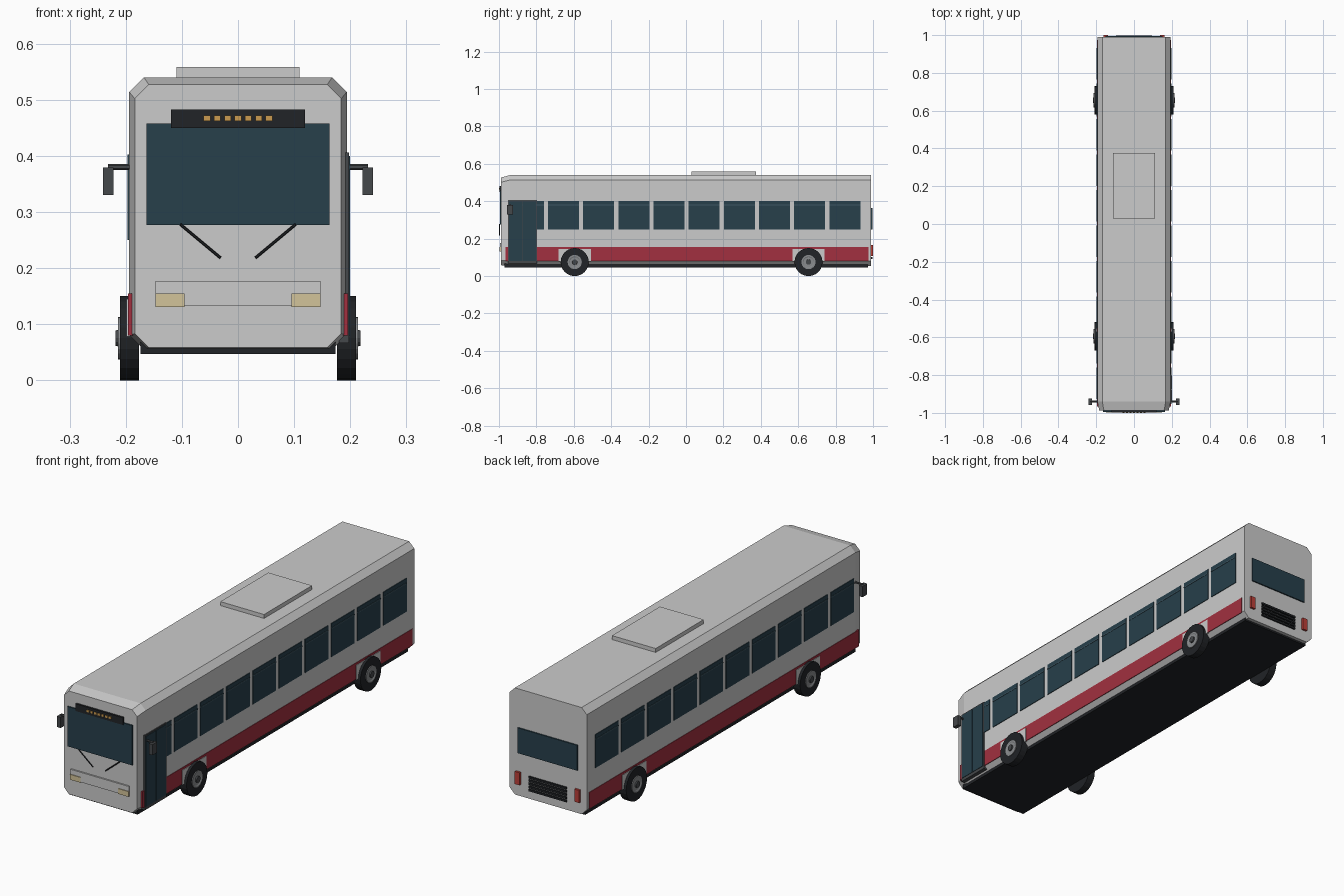
import bpy, bmesh, math
from mathutils import Vector

if "Cube" in bpy.data.objects:
    bpy.data.objects.remove(bpy.data.objects["Cube"])


def material(name, rgb):
    m = bpy.data.materials.new(name)
    m.diffuse_color = (*rgb, 1)
    m.use_nodes = True
    m.node_tree.nodes["Principled BSDF"].inputs["Base Color"].default_value = m.diffuse_color
    return m


PAINT = material("body_paint", (0.62, 0.63, 0.62))
GLASS = material("dark_glass", (0.02, 0.05, 0.07))
SHEEN = material("glass_highlight", (0.05, 0.10, 0.13))
RED = material("red_stripe", (0.36, 0.03, 0.05))
BLACK = material("black_trim", (0.015, 0.017, 0.02))
DARK = material("dark_grey", (0.06, 0.065, 0.07))
RIM = material("wheel_rim", (0.25, 0.26, 0.27))
AMBER = material("amber_display", (0.6, 0.33, 0.08))
LAMP = material("headlamp", (0.65, 0.55, 0.32))
TAIL = material("tail_lamp", (0.5, 0.05, 0.04))


def add(name, bm, mat):
    bmesh.ops.recalc_face_normals(bm, faces=bm.faces[:])
    me = bpy.data.meshes.new(name)
    bm.to_mesh(me)
    bm.free()
    ob = bpy.data.objects.new(name, me)
    bpy.context.collection.objects.link(ob)
    me.materials.append(mat)
    return ob


def box(name, x, y, z, mat):
    bm = bmesh.new()
    bmesh.ops.create_cube(bm, size=1)
    for v in bm.verts:
        v.co = [(r[0] + r[1]) / 2 + c * (r[1] - r[0]) for c, r in zip(v.co, (x, y, z))]
    return add(name, bm, mat)


def side_box(name, s, x, y, z, mat):
    return box(name, sorted((s * x[0], s * x[1])), y, z, mat)


def loft(name, rings, mat):
    bm = bmesh.new()
    rows = [[bm.verts.new(p) for p in r] for r in rings]
    n = len(rows[0])
    for a, b in zip(rows, rows[1:]):
        for i in range(n):
            bm.faces.new((a[i], a[(i + 1) % n], b[(i + 1) % n], b[i]))
    bm.faces.new(rows[0])
    bm.faces.new(rows[-1])
    return add(name, bm, mat)


def section(y, w, z0, z1, c):
    pts = [(w, z0 + c), (w, z1 - c), (w - c, z1), (c - w, z1),
           (-w, z1 - c), (-w, z0 + c), (c - w, z0), (w - c, z0)]
    return [(px, y, pz) for px, pz in pts]


def wheel_part(name, s, y, profile, mat, n=24):
    # rings of (x, radius) around the axle
    rings = [[(s * x, y + r * math.cos(2 * math.pi * i / n),
               0.075 + r * math.sin(2 * math.pi * i / n)) for i in range(n)] for x, r in profile]
    return loft(name, rings, mat)


def bar(name, a, b, r, mat):
    a, b = Vector(a), Vector(b)
    bm = bmesh.new()
    bmesh.ops.create_cone(bm, cap_ends=True, segments=6, radius1=r, radius2=r, depth=(b - a).length)
    rot = (b - a).to_track_quat('Z', 'Y').to_matrix()
    for v in bm.verts:
        v.co = rot @ v.co + (a + b) / 2
    return add(name, bm, mat)


# chamfered body shell with tapered nose, dark underbody, roof unit
loft("body", [section(-0.988, 0.184, 0.058, 0.527, 0.025),
              section(-0.94, 0.194, 0.055, 0.54, 0.026),
              section(0.99, 0.194, 0.055, 0.54, 0.026)], PAINT)
box("underbody", (-0.174, 0.174), (-0.97, 0.973), (0.047, 0.075), BLACK)
box("roof_unit", (-0.11, 0.11), (0.03, 0.375), (0.535, 0.558), PAINT)

for s, side in ((1, "right"), (-1, "left")):
    # stripe and side windows
    side_box(f"stripe_{side}", s, (0.18, 0.196), (-0.965, 0.975), (0.08, 0.155), RED)
    for i in range(10):
        y = -0.843 + i * 0.188
        side_box(f"window_{side}_{i}", s, (0.18, 0.197), (y - 0.083, y + 0.083), (0.25, 0.402), GLASS)
        side_box(f"window_bar_{side}_{i}", s, (0.19, 0.1985), (y - 0.083, y + 0.083), (0.378, 0.383), SHEEN)
    # wheel housings and wheels
    for y, pos in ((-0.595, "front"), (0.655, "rear")):
        tag = f"{pos}_{side}"
        side_box(f"wheel_housing_{tag}", s, (0.18, 0.1985), (y - 0.086, y + 0.086), (0.078, 0.145), PAINT)
        wheel_part(f"tyre_{tag}", s, y, [(0.176, 0.075), (0.21, 0.075), (0.21, 0.04)], BLACK)
        wheel_part(f"rim_{tag}", s, y, [(0.19, 0.038), (0.214, 0.038), (0.214, 0.03), (0.212, 0.026)], RIM)
        wheel_part(f"hub_{tag}", s, y, [(0.2, 0.016), (0.218, 0.014)], DARK, 12)
    # mirrors
    bar(f"mirror_arm_{side}", (s * 0.185, -0.94, 0.38), (s * 0.232, -0.94, 0.38), 0.005, DARK)
    side_box(f"mirror_{side}", s, (0.222, 0.241), (-0.958, -0.925), (0.33, 0.379), DARK)
    # front and rear lamps, wipers
    side_box(f"headlamp_{side}", s, (0.095, 0.147), (-0.998, -0.98), (0.131, 0.155), LAMP)
    side_box(f"tail_lamp_{side}", s, (0.138, 0.162), (0.98, 1.0), (0.108, 0.165), TAIL)
    bar(f"wiper_{side}", (s * 0.103, -0.997, 0.278), (s * 0.031, -0.997, 0.218), 0.0025, BLACK)

# folding door on the right
box("door_frame", (0.18, 0.198), (-0.952, -0.797), (0.066, 0.406), DARK)
for i, y in enumerate((-0.946, -0.873)):
    box(f"door_leaf_{i}", (0.18, 0.2), (y, y + 0.07), (0.08, 0.4), GLASS)

# windscreen, destination display, bumper
box("windscreen", (-0.163, 0.163), (-0.994, -0.97), (0.277, 0.458), GLASS)
box("display_box", (-0.119, 0.119), (-0.997, -0.97), (0.45, 0.483), BLACK)
for i in range(7):
    x = (i - 3) * 0.0184
    box(f"display_light_{i}", (x - 0.006, x + 0.006), (-1.0, -0.99), (0.462, 0.472), AMBER)
box("front_bumper", (-0.147, 0.147), (-0.995, -0.97), (0.132, 0.177), PAINT)

# rear window and engine grille
box("rear_window", (-0.15, 0.15), (0.97, 0.996), (0.25, 0.365), GLASS)
for i in range(5):
    z = 0.092 + i * 0.0145
    box(f"grille_slat_{i}", (-0.095, 0.095), (0.97, 0.997), (z, z + 0.009), BLACK)
